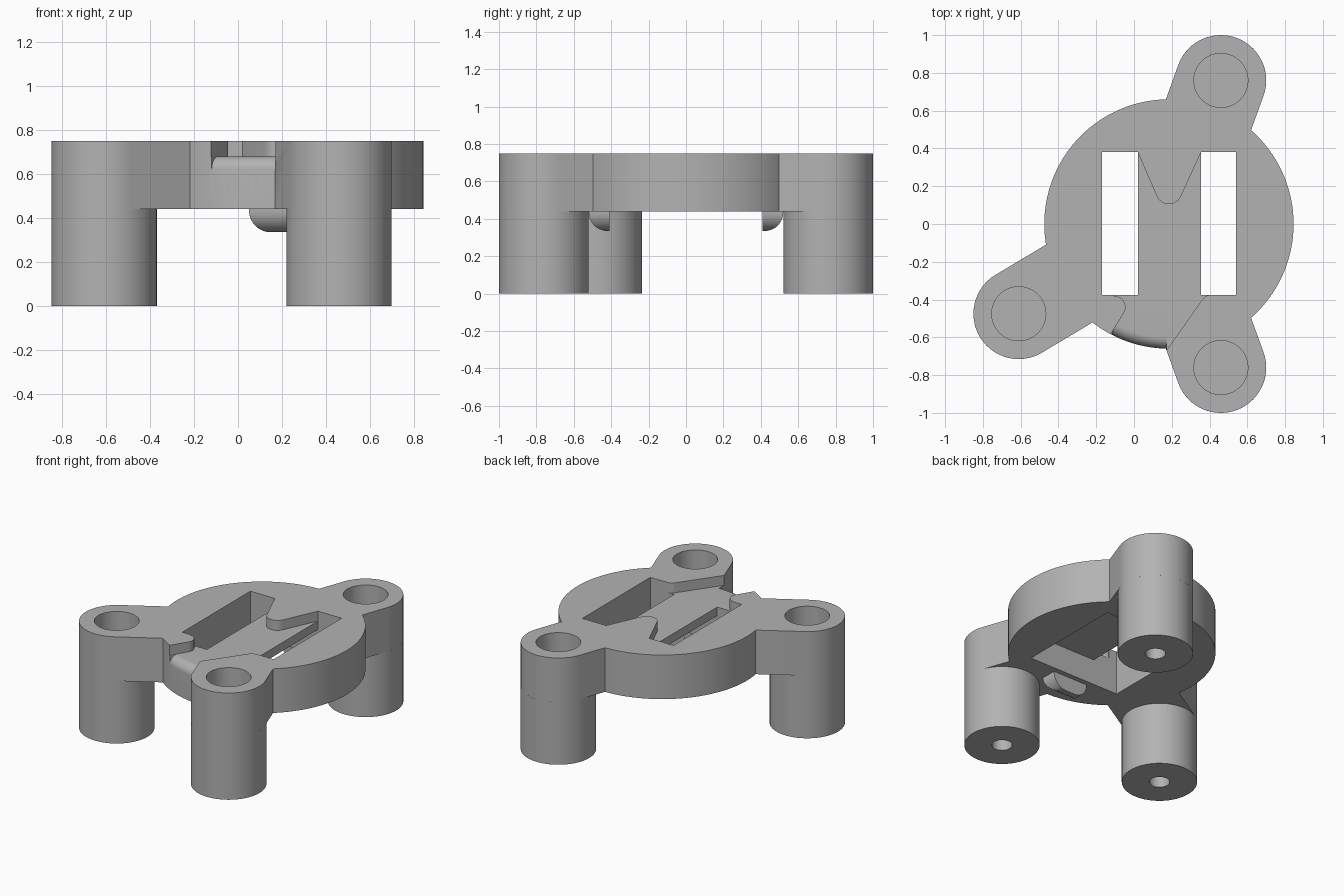
import bpy, bmesh
from math import cos, sin, pi, atan2, radians
from mathutils import Vector

cube = bpy.data.objects.get("Cube")
if cube:
    bpy.data.objects.remove(cube, do_unlink=True)

grey = bpy.data.materials.new("plain_grey")
grey.use_nodes = True
grey.diffuse_color = (0.45, 0.45, 0.45, 1)
grey.node_tree.nodes["Principled BSDF"].inputs["Base Color"].default_value = (0.45, 0.45, 0.45, 1)

CENTRE = Vector((0.185, 0))
POSTS = {"back": Vector((0.46, 0.76)), "front": Vector((0.46, -0.76)), "side": Vector((-0.61, -0.475))}
TOP, UNDER, FLOOR, STRAP = 0.75, 0.44, 0.68, 0.62
POST_R, BORE_R, HOLE_R, DISC_R = 0.24, 0.143, 0.065, 0.66


def finish(name, bm):
    bmesh.ops.recalc_face_normals(bm, faces=bm.faces)
    mesh = bpy.data.meshes.new(name)
    bm.to_mesh(mesh)
    bm.free()
    mesh.materials.append(grey)
    obj = bpy.data.objects.new(name, mesh)
    bpy.context.collection.objects.link(obj)
    return obj


def prism(name, outline, z0, z1):
    bm = bmesh.new()
    face = bm.faces.new([bm.verts.new((p[0], p[1], z0)) for p in outline])
    ext = bmesh.ops.extrude_face_region(bm, geom=[face])["geom"]
    bmesh.ops.translate(bm, vec=(0, 0, z1 - z0), verts=[v for v in ext if isinstance(v, bmesh.types.BMVert)])
    return finish(name, bm)


def arc(c, r, a0, a1, n):
    return [(c[0] + r * cos(a0 + (a1 - a0) * i / n), c[1] + r * sin(a0 + (a1 - a0) * i / n)) for i in range(n + 1)]


def circle(c, r, n=64):
    return arc(c, r, 0, 2 * pi, n)[:-1]


def rect(x0, x1, y0, y1):
    return [(x0, y0), (x1, y0), (x1, y1), (x0, y1)]


def lathe(name, profile, c, start=0.0, sweep=2 * pi, steps=64, closed=False):
    bm = bmesh.new()
    verts = [bm.verts.new((c[0] + r * cos(start), c[1] + r * sin(start), z)) for r, z in profile]
    pairs = list(zip(verts, verts[1:] + verts[:1])) if closed else list(zip(verts, verts[1:]))
    edges = [bm.edges.new(p) for p in pairs]
    geom = verts + edges + ([bm.faces.new(verts)] if closed else [])
    bmesh.ops.spin(bm, geom=geom, cent=(c[0], c[1], 0), axis=(0, 0, 1), angle=sweep, steps=steps)
    bmesh.ops.remove_doubles(bm, verts=bm.verts, dist=1e-5)
    return finish(name, bm)


def combine(target, tool, operation):
    mod = target.modifiers.new(operation.lower(), 'BOOLEAN')
    mod.object, mod.operation, mod.solver = tool, operation, 'EXACT'
    bpy.context.view_layer.objects.active = target
    bpy.ops.object.modifier_apply(modifier=mod.name)
    bpy.data.objects.remove(tool, do_unlink=True)


# Round plate with three rounded ears reaching over the posts
plate = prism("plate", circle(CENTRE, DISC_R, 128), UNDER, TOP)
for name, p in POSTS.items():
    out = p - CENTRE
    a = atan2(out.y, out.x)
    inner = p - out.normalized() * 0.4
    side = Vector((-sin(a), cos(a))) * POST_R
    ear = arc(p, POST_R, a - pi / 2, a + pi / 2, 32) + [inner + side, inner - side]
    combine(plate, prism("ear", ear, UNDER, TOP), 'UNION')

# Screw bores, underside pocket and the two long slots
for p in POSTS.values():
    combine(plate, prism("bore", circle(p, BORE_R), UNDER - 0.1, TOP + 0.1), 'DIFFERENCE')
combine(plate, prism("pocket", rect(-0.17, 0.54, -0.375, 0.38), UNDER - 0.1, STRAP), 'DIFFERENCE')
for x0, x1 in ((-0.17, 0.02), (0.355, 0.54)):
    combine(plate, prism("slot", rect(x0, x1, -0.375, 0.38), UNDER - 0.1, TOP + 0.1), 'DIFFERENCE')

# Sunken channel over the strap, leaving a rounded tongue and leading out at the front
tip = arc((0.185, 0.175), 0.07, radians(205), radians(335), 12)
channel = ([(0.02, 0.38)] + tip + [(0.355, 0.38), (0.355, -0.37), (0.41, -0.37)]
           + arc((0.41, -0.435), 0.06, radians(90), radians(147), 8)
           + [(0.15, -0.70), (-0.19, -0.69)]
           + arc((-0.105, -0.44), 0.06, radians(-33), radians(90), 12)
           + [(-0.105, -0.37), (0.02, -0.37)])
combine(plate, prism("channel", channel, FLOOR, TOP + 0.1), 'DIFFERENCE')

# Rounded lip where the channel leaves the rim
lip = arc((DISC_R - 0.06, FLOOR - 0.06), 0.06, pi / 2, 0, 10)
lip += [(0.72, FLOOR - 0.06), (0.72, FLOOR + 0.01), (DISC_R - 0.06, FLOOR + 0.01)]
combine(plate, lathe("lip", lip, CENTRE, radians(242.5), radians(26.3), 16, True), 'DIFFERENCE')

parts = [plate]

# Posts with a wide bore from above and a narrow blind hole from below
post_profile = [(0, 0.28), (HOLE_R, 0.28), (HOLE_R, 0), (POST_R, 0), (POST_R, UNDER),
                (BORE_R, UNDER), (BORE_R, 0.3), (0, 0.3)]
for name, p in POSTS.items():
    parts.append(lathe(name + "_post", post_profile, p))

# Rounded guide lugs under the plate, front and back
for name, s in (("front", -1), ("back", 1)):
    bm = bmesh.new()
    bmesh.ops.create_cube(bm, size=1)
    for v in bm.verts:
        v.co = Vector((0.185 + v.co.x * 0.27, s * 0.465 + v.co.y * 0.11, 0.39 + v.co.z * 0.11))
    low = [e for e in bm.edges if all(v.co.z < 0.4 for v in e.verts)
           and not all(s * v.co.y < 0.45 for v in e.verts)]
    bmesh.ops.bevel(bm, geom=low, offset=0.1, segments=10, profile=0.5, affect='EDGES')
    parts.append(finish(name + "_lug", bm))

for obj in parts:
    bpy.ops.object.select_all(action='DESELECT')
    obj.select_set(True)
    bpy.context.view_layer.objects.active = obj
    bpy.ops.object.shade_smooth_by_angle(angle=radians(30))
